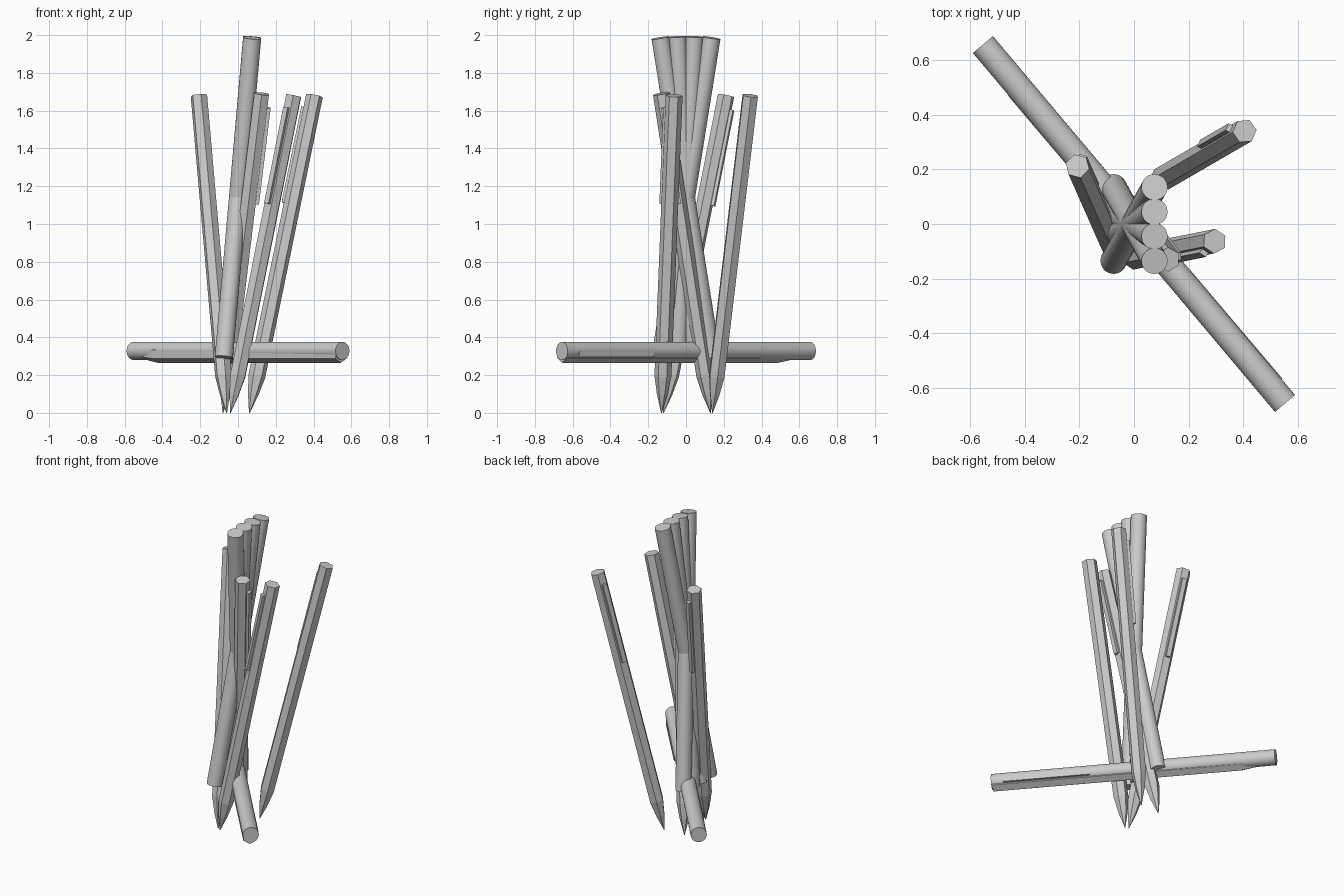
import bpy, bmesh, math
from mathutils import Vector, Matrix

if "Cube" in bpy.data.objects:
    bpy.data.objects.remove(bpy.data.objects["Cube"], do_unlink=True)

# Single grey material
GREY = (0.6, 0.6, 0.6, 1)
mat = bpy.data.materials.new("light_grey")
mat.use_nodes = True
mat.diffuse_color = GREY
mat.node_tree.nodes["Principled BSDF"].inputs["Base Color"].default_value = GREY


def frame(start, end, facing):
    """Matrix at start: z runs to end, x points towards facing."""
    z = (end - start).normalized()
    y = z.cross(facing).normalized()
    x = y.cross(z)
    m = Matrix((x, y, z)).transposed().to_4x4()
    m.translation = start
    return m


def lathe(name, rings, sides, turn, matrix, smooth=False):
    """Closed solid through (height, radius) rings."""
    bm = bmesh.new()
    loops = []
    for h, r in rings:
        angles = [turn + math.tau * i / sides for i in range(sides)]
        loops.append([bm.verts.new((r * math.cos(a), r * math.sin(a), h)) for a in angles])
    for low, high in zip(loops, loops[1:]):
        for i in range(sides):
            j = (i + 1) % sides
            bm.faces.new((low[i], low[j], high[j], high[i]))
    bm.faces.new(loops[0][::-1])
    bm.faces.new(loops[-1])
    return finish(name, bm, matrix, smooth)


def finish(name, bm, matrix, smooth=False):
    mesh = bpy.data.meshes.new(name)
    bm.to_mesh(mesh)
    bm.free()
    mesh.materials.append(mat)
    obj = bpy.data.objects.new(name, mesh)
    bpy.context.collection.objects.link(obj)
    obj.matrix_world = matrix
    if smooth:
        bpy.ops.object.select_all(action='DESELECT')
        obj.select_set(True)
        bpy.context.view_layer.objects.active = obj
        bpy.ops.object.shade_smooth_by_angle(angle=math.radians(40))
    return obj


def rod(name, start, end):
    start, end = Vector(start), Vector(end)
    m = frame(start, end, Vector((1, 0.3, 0)))
    lathe(name, [(0, 0.048), ((end - start).length, 0.048)], 32, 0, m, True)


def pen(name, tip, end, facing):
    """Six-sided pen with a tapered point and a flat clip near its end."""
    tip, end = Vector(tip), Vector(end)
    m = frame(tip, end, Vector(facing))
    length = (end - tip).length
    rings = [(0, 0.002), (0.1, 0.028), (0.2, 0.045), (length, 0.045)]
    lathe(name + "_body", rings, 6, math.pi / 6, m)
    bm = bmesh.new()
    bmesh.ops.create_cube(bm, size=1)
    bmesh.ops.scale(bm, vec=(0.027, 0.028, 0.52), verts=bm.verts)
    bmesh.ops.translate(bm, vec=(0.043, 0, length - 0.33), verts=bm.verts)
    finish(name + "_clip", bm, m)


# Fan of four round rods crossing at their middles
for i, y in enumerate((-0.135, -0.045, 0.045, 0.135)):
    lift = 0.852 - 0.35 * y * y
    rod(f"fan_rod_{i + 1}", (-0.075, -y, 1.14 - lift), (0.075, y, 1.14 + lift))

# Round rod lying level, with a pen just beneath it
rod("level_rod", (-0.553, 0.657, 0.328), (0.553, -0.657, 0.328))
pen("level_pen", (-0.555, 0.64, 0.31), (0.545, -0.655, 0.31), (0.76, 0.65, 0))

# Four leaning pens
pen("left_pen", (0.06, 0.14, 0), (0.405, 0.34, 1.68), (-0.9, 0.4, 0))
pen("front_pen", (-0.04, -0.13, 0), (0.295, -0.063, 1.68), (-0.55, -0.83, 0))
pen("middle_pen", (-0.08, 0.13, 0), (0.125, -0.13, 1.69), (1, 0, 0))
pen("right_pen", (-0.06, -0.12, 0), (-0.207, 0.212, 1.68), (0.25, 0.95, 0))
